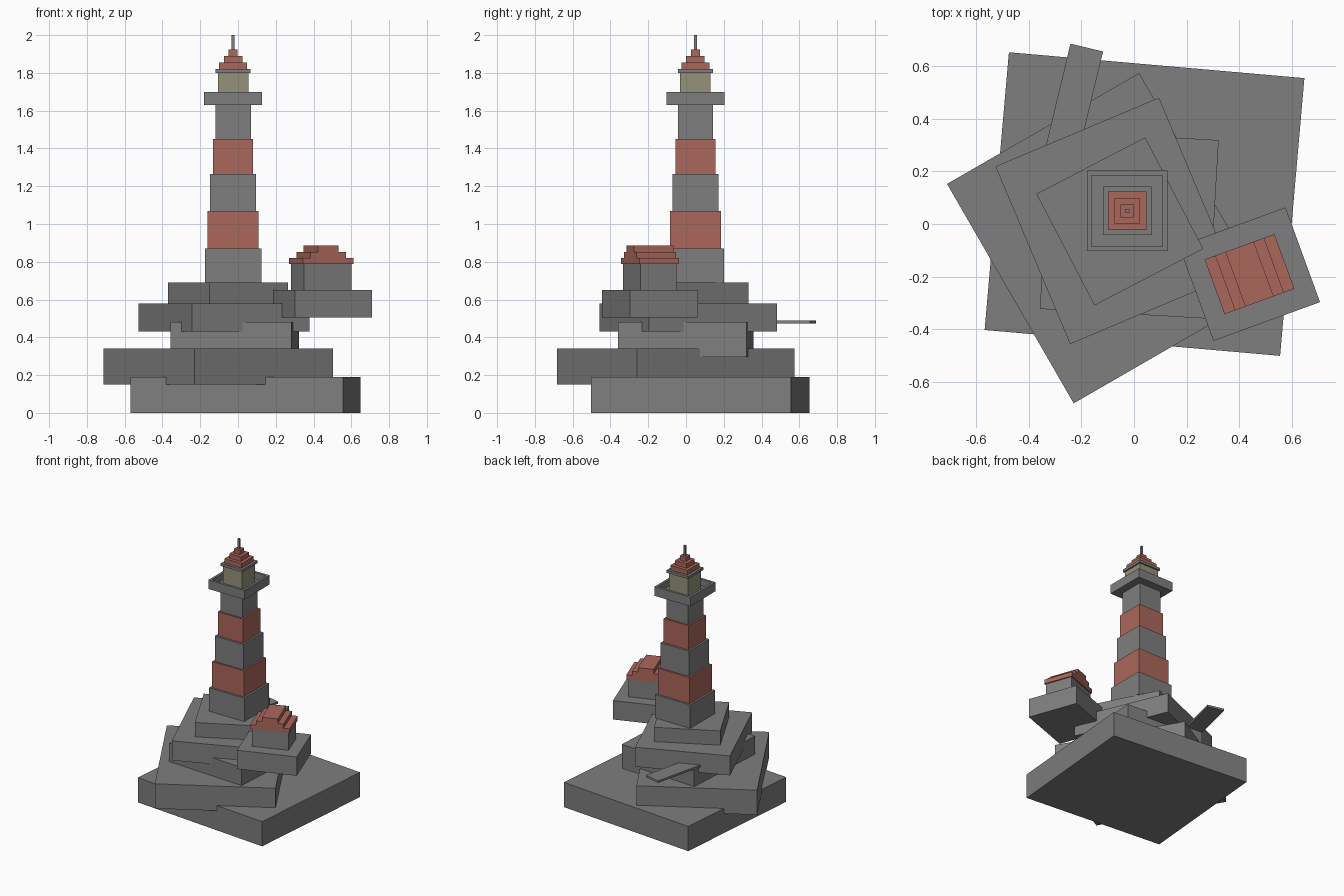
import bpy, bmesh, math
from mathutils import Matrix, Vector

if "Cube" in bpy.data.objects:
    bpy.data.objects.remove(bpy.data.objects["Cube"])


def material(name, rgb):
    m = bpy.data.materials.new(name)
    m.diffuse_color = (*rgb, 1.0)
    m.use_nodes = True
    m.node_tree.nodes["Principled BSDF"].inputs["Base Color"].default_value = m.diffuse_color
    return m


GREY = material("stone_grey", (0.21, 0.21, 0.21))
RED = material("brick_red", (0.41, 0.135, 0.105))
GLASS = material("lantern_yellow", (0.30, 0.29, 0.195))


def boxes(name, parts, mat, at=(0, 0), angle=0.0):
    """One object from boxes (cx, cy, width, depth, z0, z1), turned about z."""
    bm = bmesh.new()
    for cx, cy, w, d, z0, z1 in parts:
        mtx = Matrix.Translation((cx, cy, (z0 + z1) / 2)) @ Matrix.Diagonal((w, d, z1 - z0, 1))
        bmesh.ops.create_cube(bm, size=1, matrix=mtx)
    mesh = bpy.data.meshes.new(name)
    bm.to_mesh(mesh)
    bm.free()
    mesh.materials.append(mat)
    ob = bpy.data.objects.new(name, mesh)
    ob.location = Vector((at[0], at[1], 0))
    ob.rotation_euler.z = math.radians(angle)
    bpy.context.collection.objects.link(ob)
    return ob


# Twisted stack of rock slabs: centre, size, z range, angle
rocks = [
    ((0.04, 0.076), 1.13, 1.062, 0.0, 0.19, -5),
    ((-0.105, -0.054), 0.845, 0.965, 0.15, 0.34, 30),
    ((-0.018, -0.002), 0.643, 0.681, 0.295, 0.48, -3.3),
    ((-0.074, 0.012), 0.676, 0.734, 0.43, 0.58, 22.8),
    ((-0.054, 0.01), 0.467, 0.479, 0.54, 0.69, 27.5),
]
for i, (at, w, d, z0, z1, ang) in enumerate(rocks):
    boxes(f"rock_slab_{i + 1}", [(0, 0, w, d, z0, z1)], GREY, at, ang)

# Side ledge with the keeper's house
HOUSE = (0.44, -0.191)
boxes("rock_ledge", [(0, 0, 0.432, 0.384, 0.505, 0.65)], GREY, HOUSE, 20)
boxes("house_walls", [(0, 0, 0.265, 0.205, 0.65, 0.79)], GREY, HOUSE, 20)
boxes("house_roof", [(0, 0, w, 0.222, 0.787 + i * 0.033, 0.82 + i * 0.033)
                     for i, w in enumerate((0.283, 0.198, 0.115))], RED, HOUSE, 20)

# Jetty plank running into the rocks at the back
boxes("jetty", [(0, -0.22, 0.128, 0.44, 0.474, 0.49)], GREY, (-0.18, 0.672), -13.5)

# Tapering tower in alternating bands
TOWER = (-0.026, 0.05)
heights = (0.69, 0.87, 1.07, 1.265, 1.45, 1.63)
widths = (0.30, 0.27, 0.243, 0.213, 0.187)
for i, w in enumerate(widths):
    boxes(f"tower_band_{i + 1}", [(0, 0, w, w, heights[i], heights[i + 1])],
          RED if i % 2 else GREY, TOWER)

# Gallery floor with four parapet walls
G, T = 0.306, 0.018
e = (G - T) / 2
boxes("gallery_floor", [(0, 0, G, G, 1.63, 1.65)], GREY, TOWER)
boxes("gallery_parapet",
      [(0, s * e, G, T, 1.65, 1.70) for s in (-1, 1)] +
      [(s * e, 0, T, G - 2 * T, 1.65, 1.70) for s in (-1, 1)], GREY, TOWER)

# Lantern room, cap, stepped roof and finial
boxes("lantern_room", [(0, 0, 0.162, 0.162, 1.65, 1.80)], GLASS, TOWER)
boxes("lantern_cap", [(0, 0, 0.184, 0.184, 1.80, 1.82)], GREY, TOWER)
boxes("lantern_roof", [(0, 0, w, w, 1.82 + i * 0.035, 1.855 + i * 0.035)
                       for i, w in enumerate((0.147, 0.098, 0.049))], RED, TOWER)
boxes("finial", [(0, 0, 0.016, 0.016, 1.925, 2.0)], GREY, TOWER)
